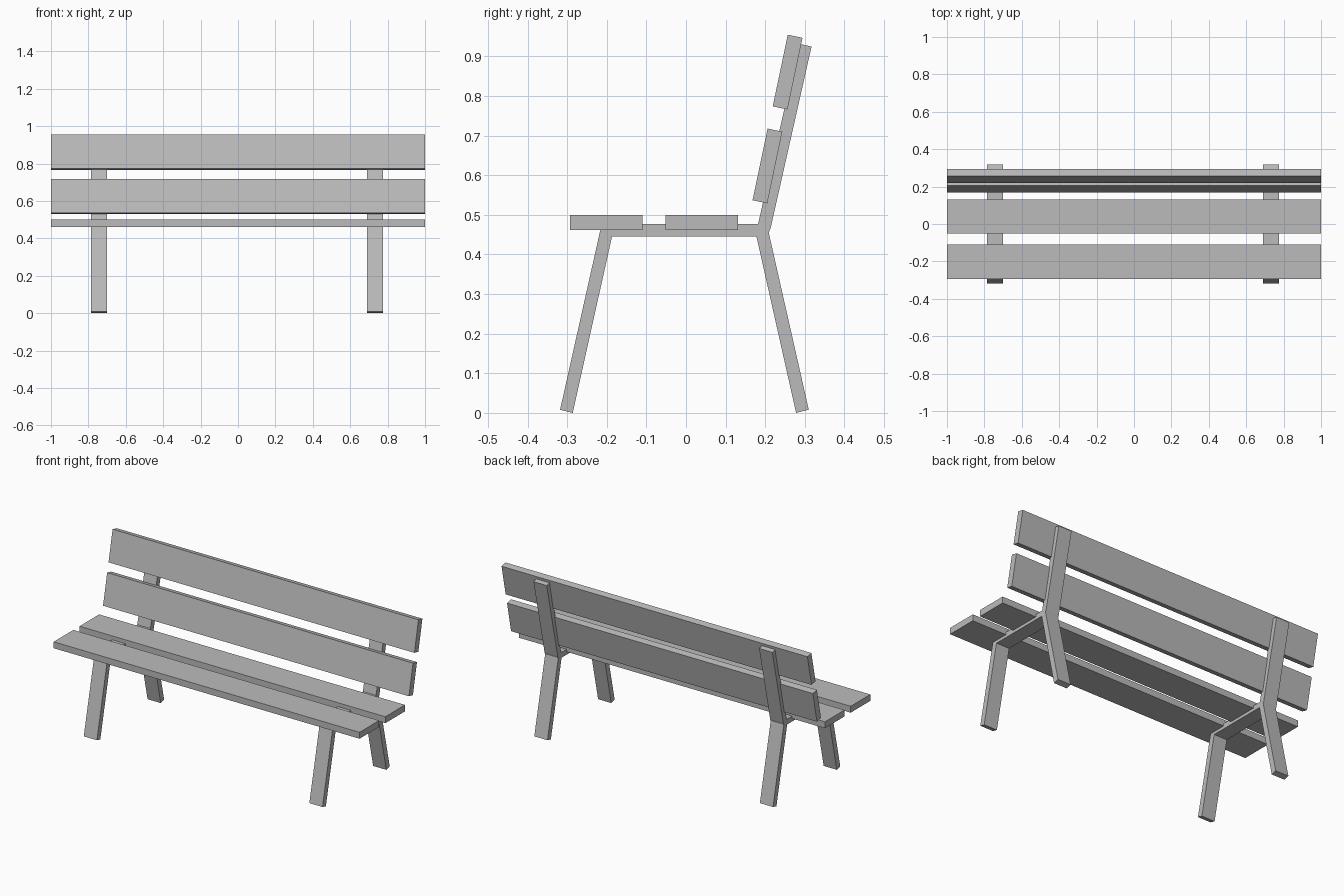
import bpy
import bmesh
from mathutils import Vector

cube = bpy.data.objects.get("Cube")
if cube:
    bpy.data.objects.remove(cube, do_unlink=True)

grey = bpy.data.materials.new("plain grey")
grey.use_nodes = True
colour = (0.5, 0.5, 0.5, 1)
grey.diffuse_color = colour
grey.node_tree.nodes["Principled BSDF"].inputs["Base Color"].default_value = colour


def extrude_profile(name, profile, x_min, x_max):
    """Extrude a closed (y, z) outline along x."""
    bm = bmesh.new()
    face = bm.faces.new([bm.verts.new((x_min, y, z)) for y, z in profile])
    side = bmesh.ops.extrude_face_region(bm, geom=[face])
    moved = [v for v in side["geom"] if isinstance(v, bmesh.types.BMVert)]
    bmesh.ops.translate(bm, verts=moved, vec=(x_max - x_min, 0, 0))
    bmesh.ops.recalc_face_normals(bm, faces=bm.faces)
    mesh = bpy.data.meshes.new(name)
    bm.to_mesh(mesh)
    bm.free()
    mesh.materials.append(grey)
    obj = bpy.data.objects.new(name, mesh)
    bpy.context.collection.objects.link(obj)
    return obj


def plank(name, corner, along, thickness):
    """Full-width board: lower front corner, width direction, thickness."""
    a, u = Vector(corner), Vector(along)
    n = Vector((u.y, -u.x)).normalized() * thickness
    extrude_profile(name, [a, a + u, a + u + n, a + n], -1, 1)


# Bent side frames: front leg, seat bearer, rear leg and back post
frame = [(-0.318, 0.008), (-0.286, 0), (-0.187, 0.445), (0.178, 0.445),
         (0.278, 0), (0.31, 0.008), (0.209, 0.455), (0.214, 0.468),
         (0.317, 0.925), (0.286, 0.932), (0.182, 0.477), (-0.213, 0.477)]
for name, x in (("right_frame", -0.743), ("left_frame", 0.732)):
    extrude_profile(name, frame, x - 0.043, x + 0.043)

# Seat boards
for name, y in (("front_seat_board", -0.293), ("rear_seat_board", -0.052)):
    plank(name, (y, 0.5), (0.183, 0), 0.038)

# Reclined backrest boards
for name, corner in (("lower_back_board", (0.168, 0.537)),
                     ("upper_back_board", (0.219, 0.774))):
    plank(name, corner, (0.038, 0.181), 0.038)
